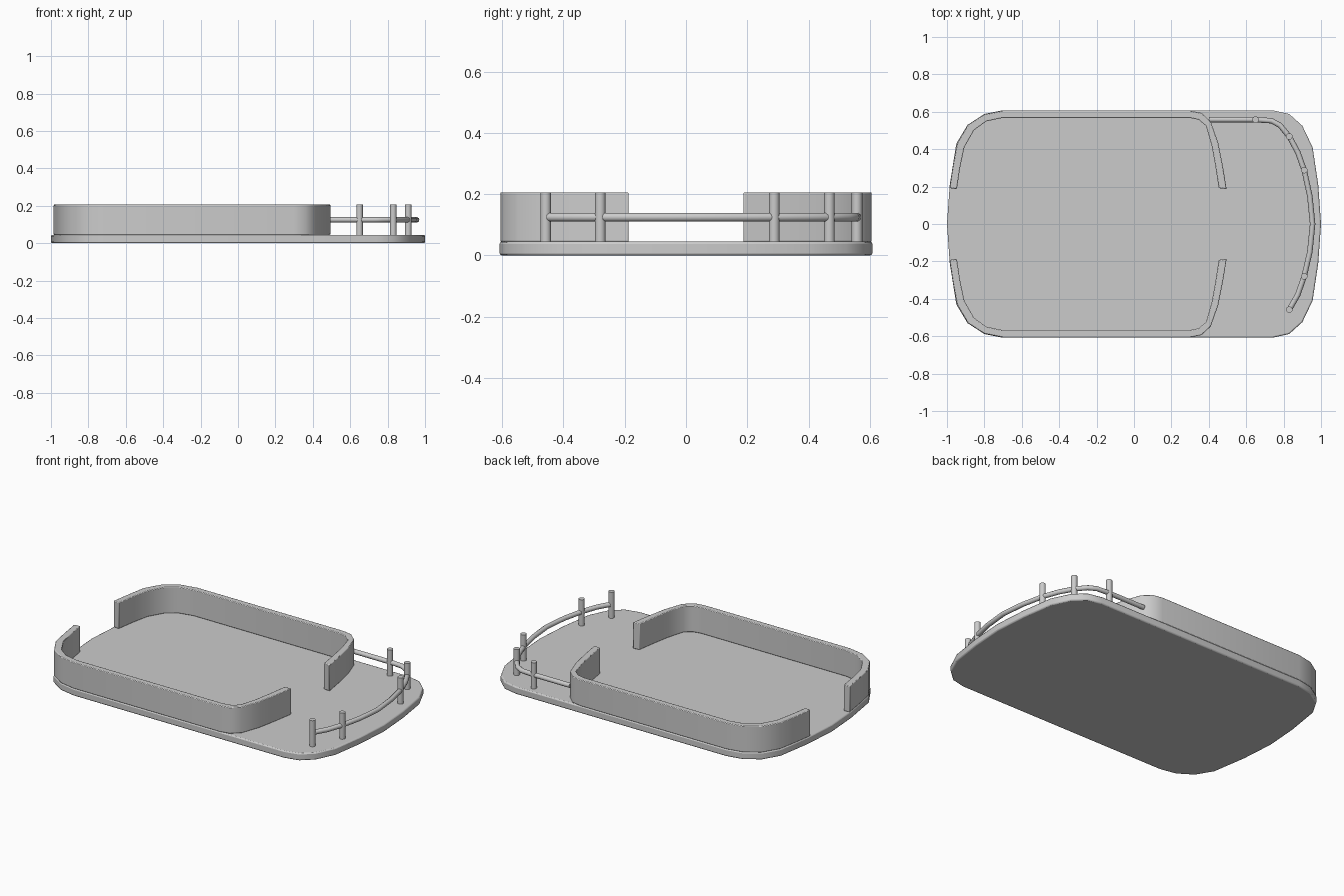
import bpy, bmesh
from mathutils import Vector

if "Cube" in bpy.data.objects:
    bpy.data.objects.remove(bpy.data.objects["Cube"])


def extrude_outline(name, pts, z0, z1, bevel):
    """Solid prism from a plan outline, with softly rounded edges."""
    bm = bmesh.new()
    face = bm.faces.new([bm.verts.new((x, y, z0)) for x, y in pts])
    top = bmesh.ops.extrude_face_region(bm, geom=[face])
    verts = [v for v in top["geom"] if isinstance(v, bmesh.types.BMVert)]
    bmesh.ops.translate(bm, vec=(0, 0, z1 - z0), verts=verts)
    bmesh.ops.recalc_face_normals(bm, faces=bm.faces)
    mesh = bpy.data.meshes.new(name)
    bm.to_mesh(mesh)
    bm.free()
    ob = bpy.data.objects.new(name, mesh)
    bpy.context.collection.objects.link(ob)
    smooth(ob)
    mod = ob.modifiers.new("soft_edges", "BEVEL")
    mod.width = bevel
    mod.segments = 2
    mod.limit_method = "ANGLE"
    mod.angle_limit = 0.9
    return ob


def smooth(ob):
    bpy.ops.object.select_all(action="DESELECT")
    ob.select_set(True)
    bpy.context.view_layer.objects.active = ob
    bpy.ops.object.shade_smooth_by_angle(angle=0.7)


# Base plate: one quarter of each end, reflected across y
right = [(1.0, 0), (0.985, 0.21), (0.955, 0.41), (0.90, 0.525), (0.83, 0.588), (0.74, 0.608)]
left = [(-0.70, 0.608), (-0.80, 0.588), (-0.89, 0.53), (-0.95, 0.43), (-0.985, 0.21), (-1.0, 0)]
half = right + left
outline = half + [(x, -y) for x, y in half[-2:0:-1]]
extrude_outline("base_plate", outline, 0, 0.045, 0.007)

# Low walls: back and front C-shaped halves with gaps at both ends
outer = [(0.495, 0.187), (0.475, 0.31), (0.45, 0.435), (0.41, 0.548), (0.36, 0.594), (0.30, 0.606),
         (-0.70, 0.606), (-0.80, 0.586), (-0.887, 0.53), (-0.946, 0.43), (-0.968, 0.31), (-0.986, 0.192)]
inner = [(-0.947, 0.187), (-0.93, 0.30), (-0.907, 0.41), (-0.855, 0.502), (-0.79, 0.549), (-0.70, 0.568),
         (0.295, 0.568), (0.345, 0.558), (0.385, 0.525), (0.415, 0.42), (0.435, 0.31), (0.453, 0.192)]
for name, s in (("back_wall", 1), ("front_wall", -1)):
    extrude_outline(name, [(x, s * y) for x, y in outer + inner], 0.044, 0.206, 0.004)

# Curved handrail
path = [(0.40, 0.558), (0.65, 0.558), (0.735, 0.552), (0.78, 0.528), (0.83, 0.468), (0.875, 0.385),
        (0.91, 0.288), (0.94, 0.15), (0.955, 0), (0.94, -0.15), (0.91, -0.28), (0.875, -0.38), (0.83, -0.458)]
curve = bpy.data.curves.new("handrail", "CURVE")
curve.dimensions = "3D"
curve.bevel_depth = 0.0145
curve.bevel_resolution = 3
curve.use_fill_caps = True
spline = curve.splines.new("POLY")
spline.points.add(len(path) - 1)
for p, (x, y) in zip(spline.points, path):
    p.co = (x, y, 0.125, 1)
spline.use_smooth = True
bpy.context.collection.objects.link(bpy.data.objects.new("handrail", curve))

# Rail posts
for x, y in [(0.65, 0.558), (0.83, 0.468), (0.91, 0.288), (0.91, -0.28), (0.83, -0.458)]:
    bpy.ops.mesh.primitive_cylinder_add(vertices=16, radius=0.0175, depth=0.164, location=(x, y, 0.124))
    post = bpy.context.object
    post.name = "rail_post"
    smooth(post)
